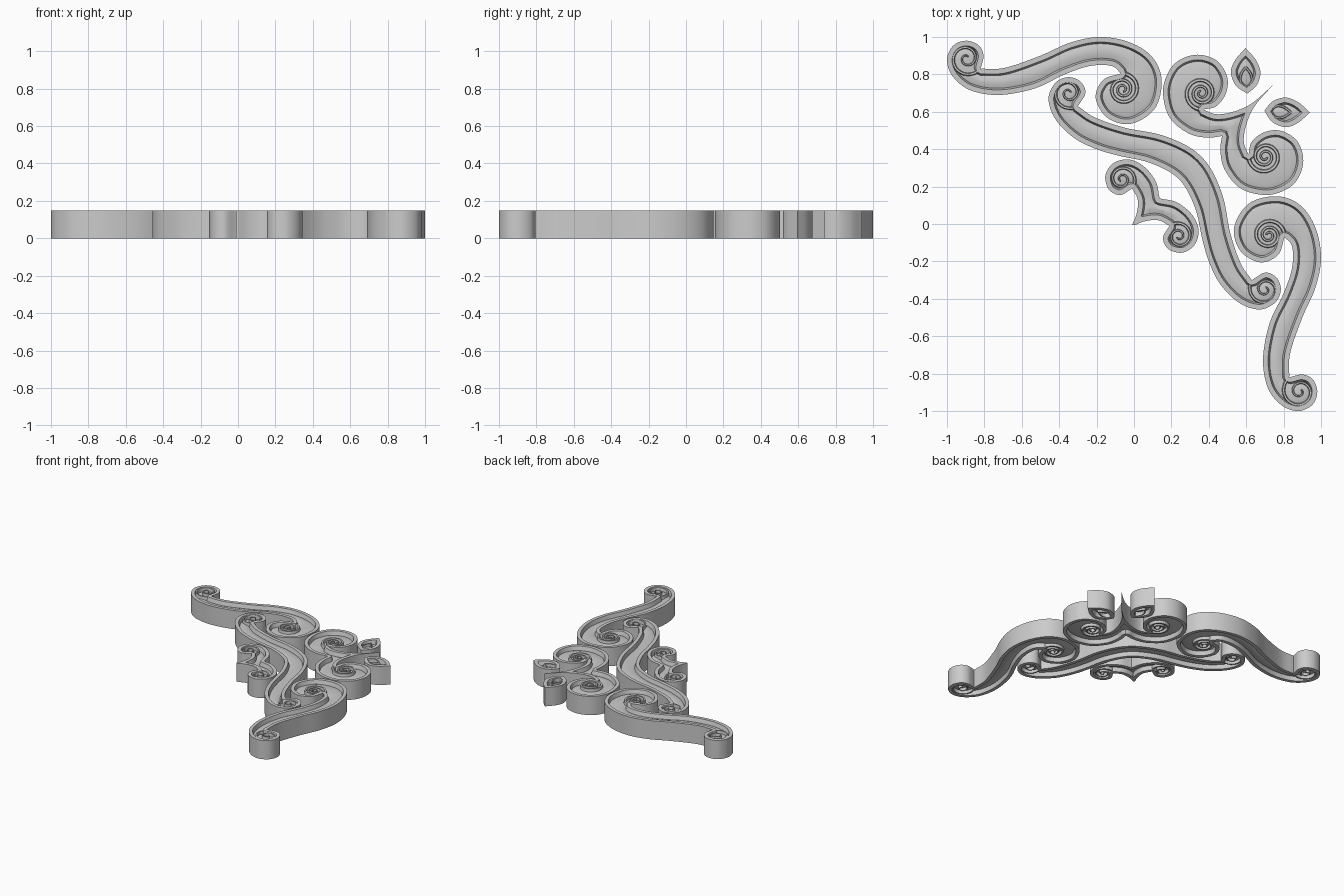
import bpy, bmesh, math
from mathutils import Vector as V
from mathutils.geometry import delaunay_2d_cdt, intersect_point_line

if "Cube" in bpy.data.objects:
    bpy.data.objects.remove(bpy.data.objects["Cube"])

T = 0.15                                                    # thickness
PROFILE = [(0, T), (0.027, T), (0.036, 0.118), (0.06, 0.125)]  # inset distance, height


def swap(pts):
    return [(y, x) for x, y in pts]


def sym(half):
    # half outline ending on the diagonal, continued by its mirror image
    return half + swap(half[:-1])[::-1]


def spline(pts, n=8):
    # Catmull-Rom curve through the points, last point left out
    p = [V(q) for q in pts]
    p = [2 * p[0] - p[1]] + p + [2 * p[-1] - p[-2]]
    out = []
    for i in range(1, len(p) - 2):
        a, b, c, d = p[i - 1:i + 3]
        for k in range(n):
            t = k / n
            out.append(0.5 * (2 * b + (c - a) * t + (2 * a - 5 * b + 4 * c - d) * t * t
                              + (3 * b - a - 3 * c + d) * t ** 3))
    return out


def distance(p, loop):
    best = 9
    for i, b in enumerate(loop):
        a = loop[i - 1]
        ab = b - a
        t = max(0, min(1, (p - a).dot(ab) / max(ab.length_squared, 1e-12)))
        best = min(best, (a + ab * t - p).length)
    return best


def inset(loop, d):
    # offset inwards, dropping points that fold over
    n = len(loop)
    area = sum(loop[i - 1].x * loop[i].y - loop[i].x * loop[i - 1].y for i in range(n))
    s = 1 if area > 0 else -1
    out = []
    for i in range(n):
        e1 = (loop[i] - loop[i - 1]).normalized()
        e2 = (loop[(i + 1) % n] - loop[i]).normalized()
        t = e1 + e2
        normals = [V((-t.y, t.x)).normalized()]
        if e1.cross(e2) * s < -0.3 or (e1.dot(e2) < 0 and e1.cross(e2) * s < 0):
            m = -(e1 - e2).normalized() * -1
            normals = [V((-e1.y, e1.x)), m * s, V((-e2.y, e2.x))]
        for nr in normals:
            q = loop[i] + nr * d * s
            if distance(q, loop) > d * 0.97:
                out.append(q)
    return out


def ribbon(bm, pts, w0, w1):
    # raised ridge standing through the whole thickness
    n = len(pts)
    rows = []
    for i, p in enumerate(pts):
        t = (pts[min(i + 1, n - 1)] - pts[max(i - 1, 0)]).normalized()
        nr = V((-t.y, t.x)) * (w0 + (w1 - w0) * i / (n - 1)) / 2
        sec = [(1.7, 0.04), (0.8, 0.004), (-0.8, 0.004), (-1.7, 0.04),
               (-1.7, T - 0.04), (-0.8, T - 0.004), (0.8, T - 0.004), (1.7, T - 0.04)]
        rows.append([bm.verts.new((*(p + nr * k), z)) for k, z in sec])
    for a, b in zip(rows, rows[1:]):
        for k in range(8):
            bm.faces.new((a[k - 1], a[k], b[k], b[k - 1]))
    bm.faces.new(rows[0])
    bm.faces.new(rows[-1])


def spiral(center, start, hand, turns):
    c, d = V(center), V(start) - V(center)
    a0, r0 = math.atan2(d.y, d.x), d.length
    n = int(turns * 28)
    return [c + V((math.cos(a0 + hand * math.tau * turns * i / n),
                   math.sin(a0 + hand * math.tau * turns * i / n)))
            * (0.012 + (r0 - 0.012) * (1 - i / n) ** 1.25) for i in range(n + 1)]


def build(name, segments, ridges):
    loop = [p for s in segments for p in spline(s)]
    rings = [loop] + [inset(loop, d) for d, _ in PROFILE[1:]]
    verts, edges = [], []
    for r in rings:
        o = len(verts)
        verts += r
        edges += [(o + i, o + (i + 1) % len(r)) for i in range(len(r))]
    co, _, faces = delaunay_2d_cdt(verts, edges, [], 1, 1e-5)[:3]

    def height(p):
        d = distance(p, loop)
        for (d0, z0), (d1, z1) in zip(PROFILE, PROFILE[1:]):
            if d < d1:
                return z0 + (z1 - z0) * (d - d0) / (d1 - d0)
        return PROFILE[-1][1]

    # carved top and matching carved underside
    bm = bmesh.new()
    zs = [height(p) for p in co]
    top = [bm.verts.new((*p, z)) for p, z in zip(co, zs)]
    low = [bm.verts.new((*p, T - z)) for p, z in zip(co, zs)]
    for f in faces:
        bm.faces.new([top[i] for i in f])
    rim = []
    count = {}
    for f in faces:
        bm.faces.new([low[i] for i in reversed(f)])
        for i in range(len(f)):
            k = (f[i - 1], f[i])
            count[k] = 1
    rim = [k for k in count if (k[1], k[0]) not in count]
    for a, b in rim:
        bm.faces.new((top[b], top[a], low[a], low[b]))
    # scroll ridges
    for pts, w0, w1 in ridges:
        ribbon(bm, pts, w0, w1)
    bmesh.ops.recalc_face_normals(bm, faces=bm.faces)
    me = bpy.data.meshes.new(name)
    bm.to_mesh(me)
    bm.free()
    ob = bpy.data.objects.new(name, me)
    bpy.context.collection.objects.link(ob)
    bpy.context.view_layer.objects.active = ob
    ob.select_set(True)
    bpy.ops.object.shade_smooth_by_angle(angle=math.radians(30))
    ob.select_set(False)


def volutes(specs, both=True):
    out = []
    for c, s, h, turns, w in specs:
        out.append((spiral(c, s, h, turns), w, w * 0.5))
        if both:
            out.append((spiral(c[::-1], s[::-1], -h, turns), w, w * 0.5))
    return out


# outer S scrolls, one on each arm
n1, n2 = (-0.82, 0.83), (-0.07, 0.805)
arm = [[n1, (-.69, .835), (-.5, .9), (-.34, .97), (-.18, 1), (-.02, .97), (.1, .89), (.148, .765),
        (.11, .615), (-.02, .535), (-.145, .57), (-.205, .675), (-.165, .77), n2],
       [n2, (-.12, .845), (-.235, .845), (-.37, .8), (-.53, .725), (-.72, .69), (-.875, .715),
        (-.97, .79), (-1, .88), (-.965, .955), (-.895, .98), (-.83, .955), (-.805, .9), n1]]
ends = [((-.06, .72), n2, -1, 2.5, .016), ((-.895, .885), n1, -1, 1.8, .013)]
build("outer_scroll_left", arm, volutes(ends, False))
build("outer_scroll_right", [swap(s) for s in arm],
      volutes([(c[::-1], s[::-1], -h, t, w) for c, s, h, t, w in ends], False))

# long middle scroll
n = (-.3, .63)
build("middle_scroll",
      [sym([n, (-.21, .57), (-.05, .515), (.13, .48), (.27, .425), (.36, .36)]),
       sym([n, (-.26, .7), (-.285, .76), (-.35, .785), (-.42, .755), (-.457, .67), (-.42, .56),
            (-.32, .46), (-.2, .4), (-.08, .365), (.09, .325), (.24, .24)])[::-1]],
      volutes([((-.35, .7), n, -1, 1.8, .013)]))

# small inner bracket
n, tip, cusp = (-.01, .19), (-.01, -.005), (.137, .137)
top_c = [n, (-.075, .155), (-.135, .185), (-.153, .26), (-.11, .325), (-.03, .345), (.05, .31), (.115, .23), cusp]
in_c = [tip, (.015, .06), (.02, .13), n]
build("inner_bracket", [in_c, top_c, swap(top_c)[::-1], swap(in_c)[::-1]],
      volutes([((-.065, .24), n, 1, 1.8, .013)]))

# twin scroll at the corner
n, tip, heel = (.37, .612), (.74, .74), (.47, .47)
edge = [n, (.44, .587), (.53, .6), (.63, .645), tip]
back = [n, (.44, .63), (.492, .7), (.497, .79), (.44, .875), (.34, .905), (.24, .875), (.18, .805),
        (.155, .7), (.19, .57), (.29, .485), (.39, .462), heel]
build("corner_scroll", [edge, swap(edge)[::-1], swap(back), back[::-1]],
      volutes([((.36, .7), n, -1, 2.5, .016)]))

# two leaves beyond the corner scroll
leaf = [[(.595, .94), (.54, .875), (.518, .81), (.545, .74), (.605, .697)],
        [(.605, .697), (.655, .74), (.676, .81), (.65, .88), (.595, .94)]]
vein = [[(.597, .84), (.572, .8), (.57, .76), (.6, .725)], [(.6, .725), (.63, .76), (.625, .8), (.597, .84)]]
for name, f in (("leaf_left", lambda s: s), ("leaf_right", swap)):
    ridge = [p for s in vein for p in spline(f(s))]
    build(name, [f(s) for s in leaf], [(ridge + ridge[:1], .01, .01)])
